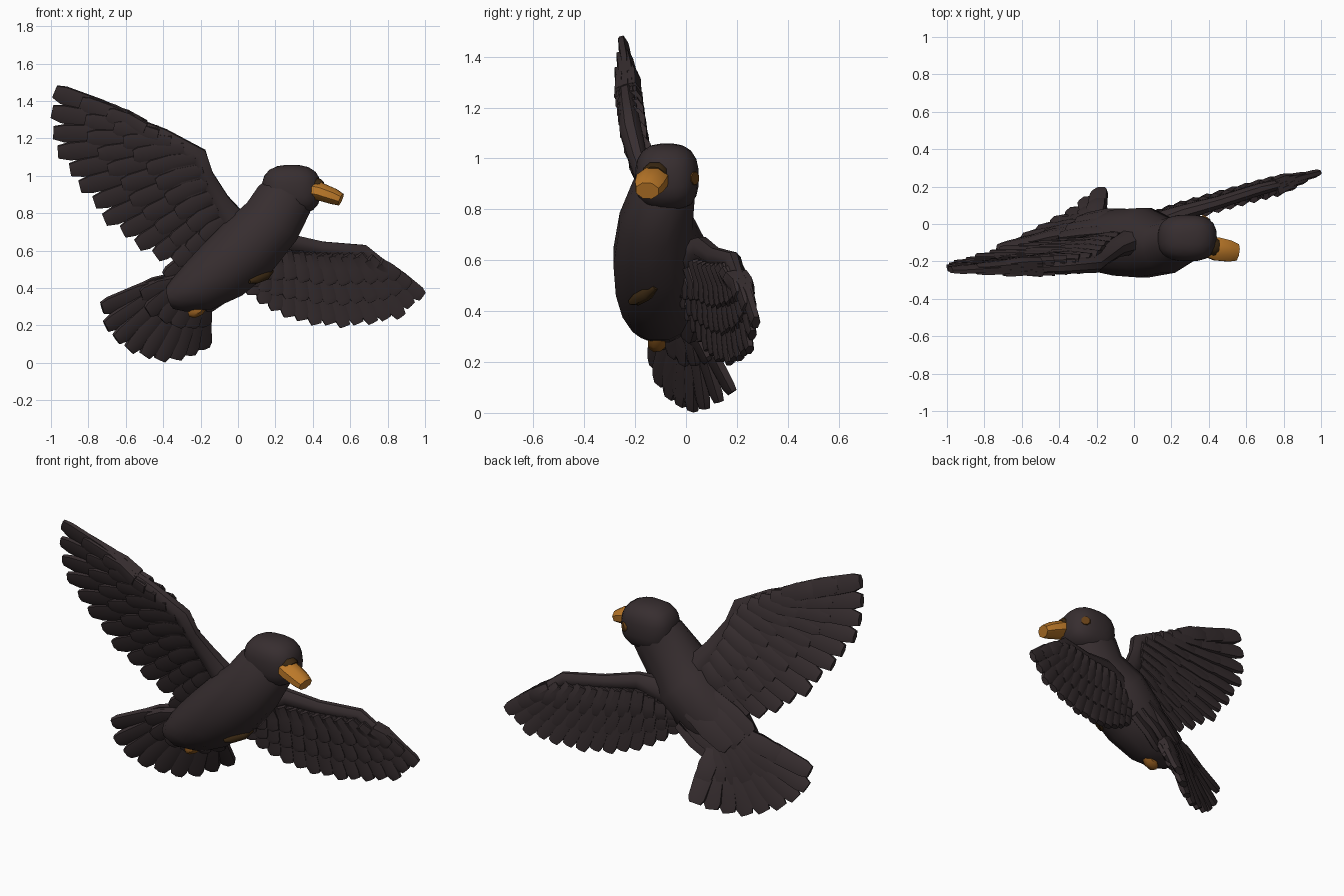
import bpy
import bmesh
import math
from mathutils import Vector

cube = bpy.data.objects.get("Cube")
if cube:
    bpy.data.objects.remove(cube, do_unlink=True)


def material(name, colour):
    mat = bpy.data.materials.new(name)
    mat.use_nodes = True
    mat.diffuse_color = (*colour, 1)
    mat.node_tree.nodes["Principled BSDF"].inputs["Base Color"].default_value = (*colour, 1)
    return mat


PLUMAGE = material("dark_plumage", (0.038, 0.027, 0.029))
ORANGE = material("beak_orange", (0.5, 0.19, 0.022))
FOOT = material("foot_orange", (0.27, 0.1, 0.013))
EYE = material("eye_amber", (0.13, 0.05, 0.008))
BROWN = material("dark_amber", (0.042, 0.021, 0.006))


def finish(bm, name, mat, angle=45):
    """Turn a bmesh into a shaded, coloured object."""
    bmesh.ops.recalc_face_normals(bm, faces=bm.faces)
    mesh = bpy.data.meshes.new(name)
    bm.to_mesh(mesh)
    bm.free()
    mesh.materials.append(mat)
    ob = bpy.data.objects.new(name, mesh)
    bpy.context.collection.objects.link(ob)
    bpy.ops.object.select_all(action='DESELECT')
    ob.select_set(True)
    bpy.context.view_layer.objects.active = ob
    bpy.ops.object.shade_smooth_by_angle(angle=math.radians(angle))


def loft(bm, points, widths, depths, normal=(0, 1, 0), sides=8):
    """Skin elliptical rings along a path; depth is measured along the normal."""
    pts = [Vector(p) for p in points]
    rings = []
    for i, centre in enumerate(pts):
        along = (pts[min(i + 1, len(pts) - 1)] - pts[max(i - 1, 0)]).normalized()
        across = Vector(normal).cross(along).normalized()
        out = along.cross(across)
        ring = []
        for k in range(sides):
            a = math.tau * (k + 0.5) / sides
            ring.append(bm.verts.new(centre + across * widths[i] * math.cos(a)
                                     + out * depths[i] * math.sin(a)))
        rings.append(ring)
    for low, high in zip(rings, rings[1:]):
        for k in range(sides):
            n = (k + 1) % sides
            bm.faces.new((low[k], low[n], high[n], high[k]))
    bm.faces.new(rings[0])
    bm.faces.new(rings[-1])


def solid(name, mat, *args, **kwargs):
    bm = bmesh.new()
    loft(bm, *args, **kwargs)
    finish(bm, name, mat)


def sample(line, t):
    """Point at fraction t of a polyline's length."""
    pts = [Vector(p) for p in line]
    lengths = [(b - a).length for a, b in zip(pts, pts[1:])]
    left = t * sum(lengths)
    for a, b, size in zip(pts, pts[1:], lengths):
        if left <= size:
            return a.lerp(b, left / size)
        left -= size
    return pts[-1]


def feather_row(name, roots, tips, count, width, normal, reach=1.0, lift=0.0, thick=0.021):
    """A fan of overlapping blunt feathers running from roots towards tips."""
    bm = bmesh.new()
    n = Vector(normal).normalized()
    for i in range(count):
        t = i / (count - 1)
        root = sample(roots, t) + n * lift
        tip = sample(tips, t) + n * lift * 0.5
        end = root.lerp(tip, reach * (1 if i % 2 else 0.98))
        spine = [root.lerp(end, s) for s in (0, 0.5, 0.9, 1)]
        spine[1] += n * 0.008
        tilt = n + (sample(tips, min(t + 0.05, 1)) - sample(tips, max(t - 0.05, 0))).normalized() * 0.05
        loft(bm, spine, [width * s for s in (0.85, 1.15, 1.02, 0.72)],
             [thick * s for s in (1.2, 1.1, 1.05, 0.85)], tilt, sides=6)
    finish(bm, name, PLUMAGE, 35)


def wing(side, arm, arm_width, roots, tips, count, width, normal):
    """Arm, flight feathers, then shorter coverts on both faces."""
    solid(side + "_wing_arm", PLUMAGE, arm, arm_width, [w * 0.85 for w in arm_width], normal)
    feather_row(side + "_flight_feathers", roots, tips, count, width, normal)
    for face, sign in (("back", 1), ("front", -1)):
        feather_row(f"{side}_{face}_coverts", roots, tips, count - 1, width * 0.95,
                    normal, 0.7, sign * 0.017)
        feather_row(f"{side}_{face}_small_coverts", roots, tips, count - 2, width * 0.9,
                    normal, 0.42, sign * 0.03)


# Body
solid("body", PLUMAGE,
      [(-0.36, -0.085, 0.35), (-0.31, -0.095, 0.365), (-0.21, -0.105, 0.41),
       (-0.085, -0.1, 0.495), (0.055, -0.1, 0.62), (0.18, -0.118, 0.755),
       (0.245, -0.088, 0.87), (0.28, -0.075, 0.95)],
      [0.065, 0.1, 0.147, 0.178, 0.188, 0.172, 0.16, 0.115],
      [0.09, 0.12, 0.15, 0.182, 0.192, 0.148, 0.128, 0.1], sides=12)

# Head, a slightly boxy ball
HEAD = Vector((0.285, -0.075, 0.925))
HEAD_SIZE = Vector((0.158, 0.125, 0.134))


def head_point(direction):
    size = sum(abs(c) ** 2.7 for c in direction) ** (1 / 2.7)
    return HEAD + Vector(direction) / size * HEAD_SIZE


bm = bmesh.new()
bmesh.ops.create_icosphere(bm, subdivisions=3, radius=1)
for v in bm.verts:
    v.co = head_point(v.co)
finish(bm, "head", PLUMAGE)

# Beak, the darker patch above it and the eye
solid("beak_base", BROWN, [(0.37, -0.11, 0.948), (0.435, -0.123, 0.945), (0.448, -0.125, 0.94)],
      [0.044, 0.042, 0.03], [0.052, 0.05, 0.04])
solid("beak", ORANGE, [(0.37, -0.115, 0.93), (0.44, -0.133, 0.915), (0.51, -0.145, 0.89),
                       (0.55, -0.152, 0.873)],
      [0.05, 0.052, 0.046, 0.036], [0.055, 0.067, 0.061, 0.048])
side = Vector((0.6, 0.8, -0.02)).normalized()
spot = head_point(side)
solid("left_eye", EYE, [spot - side * 0.02, spot + side * 0.004], [0.032, 0.026],
      [0.032, 0.026], normal=(0, 0, 1))

# Raised right wing
wing("right",
     [(0.02, -0.08, 0.69), (-0.1, -0.13, 0.86), (-0.175, -0.19, 1.0), (-0.21, -0.215, 1.1),
      (-0.4, -0.23, 1.21), (-0.7, -0.245, 1.34)],
     [0.09, 0.06, 0.047, 0.055, 0.045, 0.03],
     [(-0.04, -0.08, 0.7), (-0.14, -0.14, 0.89), (-0.2, -0.205, 1.08), (-0.3, -0.215, 1.16),
      (-0.5, -0.23, 1.255)],
     [(-0.23, -0.08, 0.51), (-0.46, -0.1, 0.57), (-0.71, -0.135, 0.76), (-0.94, -0.205, 1.07),
      (-1.0, -0.225, 1.22), (-0.99, -0.245, 1.455)],
     13, 0.055, (-0.1, 1, 0.3))

# Lowered left wing
wing("left",
     [(0.08, -0.02, 0.58), (0.27, 0.065, 0.645), (0.45, 0.115, 0.61), (0.67, 0.185, 0.595),
      (0.83, 0.225, 0.48)],
     [0.09, 0.05, 0.042, 0.04, 0.028],
     [(0.08, 0.0, 0.52), (0.25, 0.06, 0.6), (0.45, 0.115, 0.58), (0.65, 0.17, 0.575),
      (0.75, 0.195, 0.535)],
     [(0.08, 0.015, 0.36), (0.22, 0.07, 0.265), (0.38, 0.12, 0.21), (0.58, 0.175, 0.195),
      (0.75, 0.22, 0.22), (0.87, 0.25, 0.245), (0.985, 0.275, 0.355)],
     14, 0.044, (-0.25, 1, 0.05))

# Fanned tail with shorter coverts over its root
tail_roots = [(-0.32, -0.06, 0.44), (-0.25, -0.01, 0.4), (-0.2, 0.02, 0.34)]
tail_tips = [(-0.735, -0.13, 0.29), (-0.69, -0.125, 0.14), (-0.53, -0.035, 0.035),
             (-0.36, 0.055, 0.005), (-0.185, 0.185, 0.075)]
tail_normal = (-0.35, 0.87, 0.42)
feather_row("tail_feathers", tail_roots, tail_tips, 9, 0.052, tail_normal, thick=0.025)
feather_row("tail_coverts", tail_roots, tail_tips, 7, 0.052, tail_normal, 0.58, 0.02)
feather_row("under_tail_coverts", tail_roots, tail_tips, 6, 0.052, tail_normal, 0.5, -0.026)

# Layered feathers on the rump
feather_row("rump_feathers",
            [(-0.14, -0.04, 0.62), (-0.06, 0.05, 0.55), (0.02, 0.02, 0.45)],
            [(-0.39, -0.06, 0.45), (-0.31, 0.02, 0.38), (-0.19, 0.0, 0.3)],
            5, 0.06, tail_normal, thick=0.025)

# Feet tucked against the belly
solid("right_foot", FOOT, [(-0.19, -0.115, 0.305), (-0.21, -0.115, 0.282), (-0.24, -0.115, 0.266),
                           (-0.262, -0.11, 0.26)],
      [0.03, 0.034, 0.03, 0.015], [0.03, 0.038, 0.036, 0.015])
solid("left_foot", BROWN, [(0.06, -0.217, 0.435), (0.095, -0.192, 0.448), (0.147, -0.153, 0.469),
                           (0.182, -0.12, 0.495)],
      [0.012, 0.027, 0.028, 0.012], [0.012, 0.024, 0.026, 0.012])
